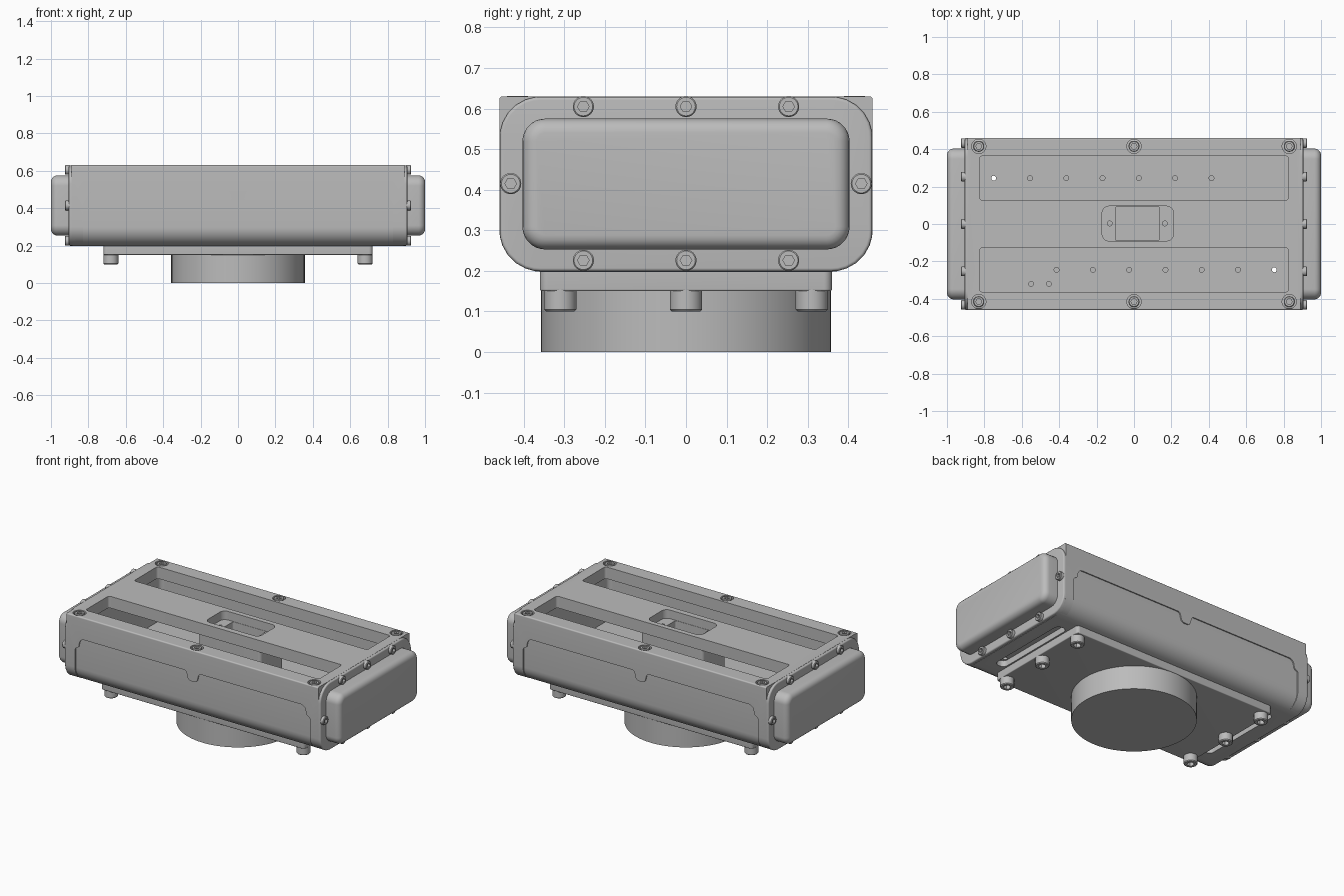
import bpy, bmesh, math
from mathutils import Vector, Matrix

cube = bpy.data.objects.get("Cube")
if cube:
    bpy.data.objects.remove(cube, do_unlink=True)

grey = bpy.data.materials.new("machined_grey")
grey.use_nodes = True
colour = (0.5, 0.5, 0.5, 1)
grey.diffuse_color = colour
grey.node_tree.nodes["Principled BSDF"].inputs["Base Color"].default_value = colour


def finish(name, bm):
    bmesh.ops.recalc_face_normals(bm, faces=bm.faces[:])
    mesh = bpy.data.meshes.new(name)
    bm.to_mesh(mesh)
    bm.free()
    mesh.materials.append(grey)
    ob = bpy.data.objects.new(name, mesh)
    bpy.context.collection.objects.link(ob)
    return ob


def activate(ob):
    bpy.ops.object.select_all(action='DESELECT')
    ob.select_set(True)
    bpy.context.view_layer.objects.active = ob


def smooth(ob):
    activate(ob)
    bpy.ops.object.shade_smooth_by_angle(angle=math.radians(30))


def fillet(points, steps=7):
    """Round the corners of a polygon given as (u, v, radius)."""
    out = []
    for i, (u, v, r) in enumerate(points):
        p = Vector((u, v))
        if r == 0:
            out.append(p)
            continue
        a = (Vector(points[i - 1][:2]) - p).normalized()
        b = (Vector(points[(i + 1) % len(points)][:2]) - p).normalized()
        half = a.angle(b) / 2
        centre = p + (a + b).normalized() * (r / math.sin(half))
        start = p + a * (r / math.tan(half)) - centre
        end = p + b * (r / math.tan(half)) - centre
        for k in range(steps + 1):
            d = start.lerp(end, k / steps)
            out.append(centre + d.normalized() * r)
    return out


def rect(u0, u1, v0, v1, low=0, high=None):
    high = low if high is None else high
    return fillet([(u0, v0, low), (u1, v0, low), (u1, v1, high), (u0, v1, high)])


def prism(name, outline, axis, t0, t1, bevel=0):
    """Extrude an outline along an axis, optionally rounding the t1 rim."""
    place = {'X': lambda p, t: (t, p[0], p[1]),
             'Y': lambda p, t: (p[0], t, p[1]),
             'Z': lambda p, t: (p[0], p[1], t)}[axis]
    bm = bmesh.new()
    lo = [bm.verts.new(place(p, t0)) for p in outline]
    hi = [bm.verts.new(place(p, t1)) for p in outline]
    bm.faces.new(lo)
    top = bm.faces.new(hi)
    for i in range(len(lo)):
        bm.faces.new((lo[i - 1], lo[i], hi[i], hi[i - 1]))
    if bevel:
        bmesh.ops.recalc_face_normals(bm, faces=bm.faces[:])
        bmesh.ops.bevel(bm, geom=list(top.edges), offset=bevel, segments=5,
                        profile=0.5, affect='EDGES')
    return finish(name, bm)


def lathe(name, rings, at, direction=(0, 0, 1), n=36):
    """Loft (radius, height, is_hex) rings along a direction."""
    turn = Vector(direction).to_track_quat('Z', 'Y').to_matrix().to_4x4()
    m = Matrix.Translation(at) @ turn
    bm = bmesh.new()
    loops = []
    for r, h, is_hex in rings:
        loop = []
        for k in range(n):
            a = math.tau * k / n
            s = r
            if is_hex:
                s = r * math.cos(math.pi / 6) / math.cos(a % (math.pi / 3) - math.pi / 6)
            loop.append(bm.verts.new(m @ Vector((s * math.cos(a), s * math.sin(a), h))))
        loops.append(loop)
    for a, b in zip(loops, loops[1:]):
        for i in range(n):
            bm.faces.new((a[i - 1], a[i], b[i], b[i - 1]))
    bm.faces.new(loops[0])
    bm.faces.new(loops[-1])
    return finish(name, bm)


def socket_bolt(name, at, direction, r, h):
    c = r * 0.12
    smooth(lathe(name, [(r, 0, 0), (r, h - c, 0), (r - c, h, 0),
                        (r * 0.55, h, 1), (r * 0.55, h * 0.45, 1)], at, direction))


def cut(ob, cutters):
    for c in cutters:
        c.hide_render = True
        mod = ob.modifiers.new("cut", 'BOOLEAN')
        mod.operation, mod.solver, mod.object = 'DIFFERENCE', 'EXACT', c
        activate(ob)
        bpy.ops.object.modifier_apply(modifier=mod.name)
        bpy.data.objects.remove(c, do_unlink=True)


def hole(x, y, z0, z1, r):
    return lathe("hole_cutter", [(r, z0, 0), (r, z1, 0)], (x, y, 0))


SCREWS = [(x, y) for x in (-0.83, 0, 0.83) for y in (-0.415, 0.415)]


def cavity():
    return prism("cavity_cutter", rect(-0.845, 0.845, -0.425, 0.425, 0.03), 'Z', 0.26, 0.555)


def slots():
    return [prism("slot_cutter", rect(-0.825, 0.825, s * 0.245 - 0.118, s * 0.245 + 0.118, 0.015),
                  'Z', 0.5, 0.7) for s in (-1, 1)]


def window():
    return prism("window_cutter", rect(-0.17, 0.21, -0.09, 0.095, 0.035), 'Z', 0.5, 0.7)


# Lower tray with floor holes and underside pockets
tray = prism("tray", rect(-0.453, 0.453, 0.197, 0.6, 0.1, 0.01), 'X', -0.885, 0.885)
cut(tray, [prism("hollow_cutter", rect(-0.845, 0.845, -0.425, 0.425, 0.03), 'Z', 0.26, 0.7)])
cut(tray, [prism("pocket_cutter", rect(s * 0.765 - 0.035, s * 0.765 + 0.035, -0.28, 0.28, 0.03),
                 'Z', 0.1, 0.235) for s in (-1, 1)])
row = [(-0.75 + 0.194 * i, 0.245) for i in range(7)]
cut(tray, [hole(s * x, s * y, 0.1, 0.3, 0.013) for s in (-1, 1) for x, y in row])
cut(tray, [hole(x, -0.32, 0.1, 0.3, 0.013) for x in (-0.55, -0.455)])
smooth(tray)

# Cover wrapping the sides, with a notched lower edge
cover = prism("cover", rect(-0.46, 0.46, 0.2, 0.63, 0.1, 0.008), 'X', -0.89, 0.89)
half = [(0.83, 0.1, 0), (0.83, 0.42, 0.015), (0.805, 0.435, 0.015),
        (0.795, 0.49, 0.035), (0.045, 0.49, 0.02), (0.03, 0.43, 0.026)]
panel = fillet(half + [(-x, z, r) for x, z, r in reversed(half)])
cut(cover, [prism("panel_cutter", panel, 'Y', -0.6, 0.6), cavity(), *slots(), window()])
cut(cover, [hole(x, y, 0.595, 0.7, 0.038) for x, y in SCREWS])
smooth(cover)

# Block with a stepped channel below the centre window
block = prism("centre_block", rect(-0.2, 0.24, -0.115, 0.115, 0.02), 'Z', 0.25, 0.575)
cut(block, [prism("channel_cutter", rect(-0.1, 0.135, -0.088, 0.093, 0.01), 'Z', 0.5, 0.7)])
cut(block, [hole(x, 0.003, 0.52, 0.7, 0.013) for x in (-0.13, 0.165)])
smooth(block)

# Cover screws sunk in their counterbores
for x, y in SCREWS:
    socket_bolt("cover_screw", (x, y, 0.59), (0, 0, 1), 0.029, 0.041)

# End flanges, rounded end caps and their bolts
END_BOLTS = [(y, z) for y in (-0.253, 0, 0.253) for z in (0.226, 0.605)]
END_BOLTS += [(-0.432, 0.415), (0.432, 0.415)]
for s, side in ((1, "left"), (-1, "right")):
    smooth(prism(side + "_end_flange", rect(-0.459, 0.459, 0.199, 0.629, 0.1),
                 'X', s * 0.87, s * 0.905, 0.008))
    smooth(prism(side + "_end_cap", rect(-0.403, 0.403, 0.253, 0.575, 0.055),
                 'X', s * 0.9, s, 0.035))
    for y, z in END_BOLTS:
        socket_bolt(side + "_end_bolt", (s * 0.9, y, z), (s, 0, 0), 0.026, 0.025)

# Mounting plate, pedestal and mounting bolts
smooth(prism("mounting_plate", rect(-0.72, 0.72, -0.36, 0.36, 0.02), 'Z', 0.2, 0.15, 0.005))
smooth(lathe("pedestal", [(0.357, 0, 0), (0.357, 0.16, 0)], (0, 0, 0), n=72))
for x in (-0.68, 0.68):
    for y in (-0.31, 0, 0.31):
        socket_bolt("mounting_bolt", (x, y, 0.155), (0, 0, -1), 0.04, 0.055)
